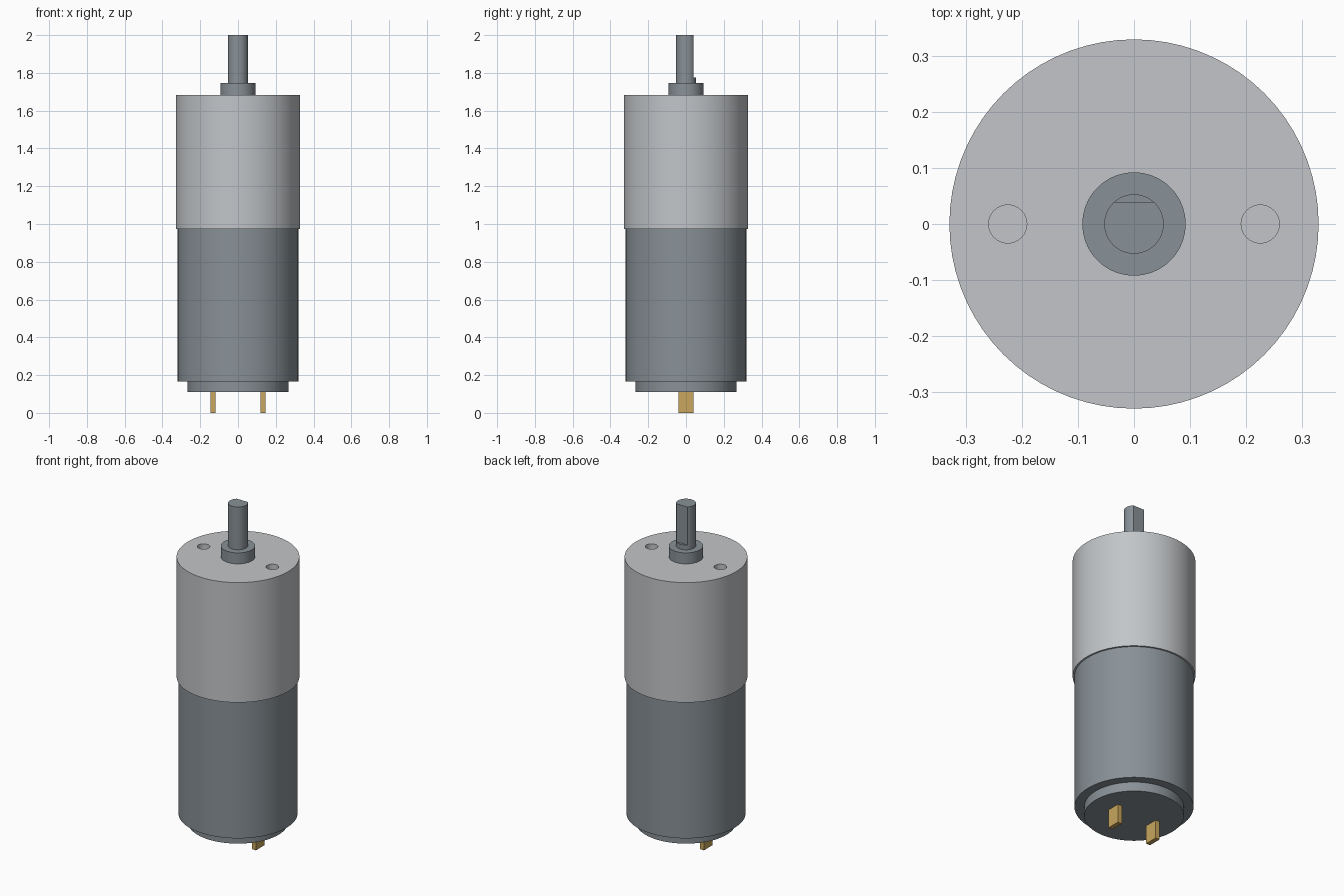
import bpy
from math import radians

cube = bpy.data.objects.get("Cube")
if cube:
    bpy.data.objects.remove(cube, do_unlink=True)


def material(name, rgb):
    mat = bpy.data.materials.new(name)
    mat.use_nodes = True
    mat.diffuse_color = (*rgb, 1)
    mat.node_tree.nodes["Principled BSDF"].inputs["Base Color"].default_value = (*rgb, 1)
    return mat


light_metal = material("light grey metal", (0.54, 0.56, 0.58))
dark_metal = material("dark grey metal", (0.25, 0.285, 0.31))
brass = material("brass", (0.58, 0.38, 0.11))


def cylinder(name, radius, bottom, top, mat, x=0, sides=72):
    bpy.ops.mesh.primitive_cylinder_add(vertices=sides, radius=radius, depth=top - bottom,
                                        location=(x, 0, (bottom + top) / 2))
    obj = bpy.context.object
    obj.name = name
    obj.data.materials.append(mat)
    return obj


def box(name, centre, size, mat):
    bpy.ops.mesh.primitive_cube_add(size=1, location=centre)
    obj = bpy.context.object
    obj.name = name
    obj.scale = size
    bpy.ops.object.transform_apply(location=False, rotation=False, scale=True)
    obj.data.materials.append(mat)
    return obj


def cut(target, cutter):
    mod = target.modifiers.new("cut", "BOOLEAN")
    mod.operation = "DIFFERENCE"
    mod.solver = "EXACT"
    mod.object = cutter
    bpy.context.view_layer.objects.active = target
    bpy.ops.object.modifier_apply(modifier=mod.name)
    bpy.data.objects.remove(cutter, do_unlink=True)


# Stacked round bodies
motor_can = cylinder("motor_can", 0.319, 0.165, 0.99, dark_metal)
end_cap = cylinder("end_cap", 0.267, 0.11, 0.18, dark_metal)
gearbox = cylinder("gearbox", 0.329, 0.973, 1.682, light_metal)
boss = cylinder("shaft_boss", 0.092, 1.67, 1.747, dark_metal)
shaft = cylinder("output_shaft", 0.053, 1.73, 2.0, dark_metal, sides=48)

# Flat on the back of the shaft, leaving a small round foot
cut(shaft, box("flat_cutter", (0, 0.089, 1.925), (0.3, 0.1, 0.3), dark_metal))

# Mounting holes and terminals on both sides
for side, x in (("left", 1), ("right", -1)):
    cut(gearbox, cylinder("hole_cutter", 0.034, 1.57, 1.75, light_metal, x=x * 0.225, sides=32))
    box(side + "_terminal", (x * 0.132, 0, 0.06), (0.027, 0.08, 0.12), brass)

# Smooth walls with crisp rims
bpy.ops.object.select_all(action="DESELECT")
for obj in (motor_can, end_cap, gearbox, boss, shaft):
    obj.select_set(True)
bpy.context.view_layer.objects.active = gearbox
bpy.ops.object.shade_smooth_by_angle(angle=radians(30))
